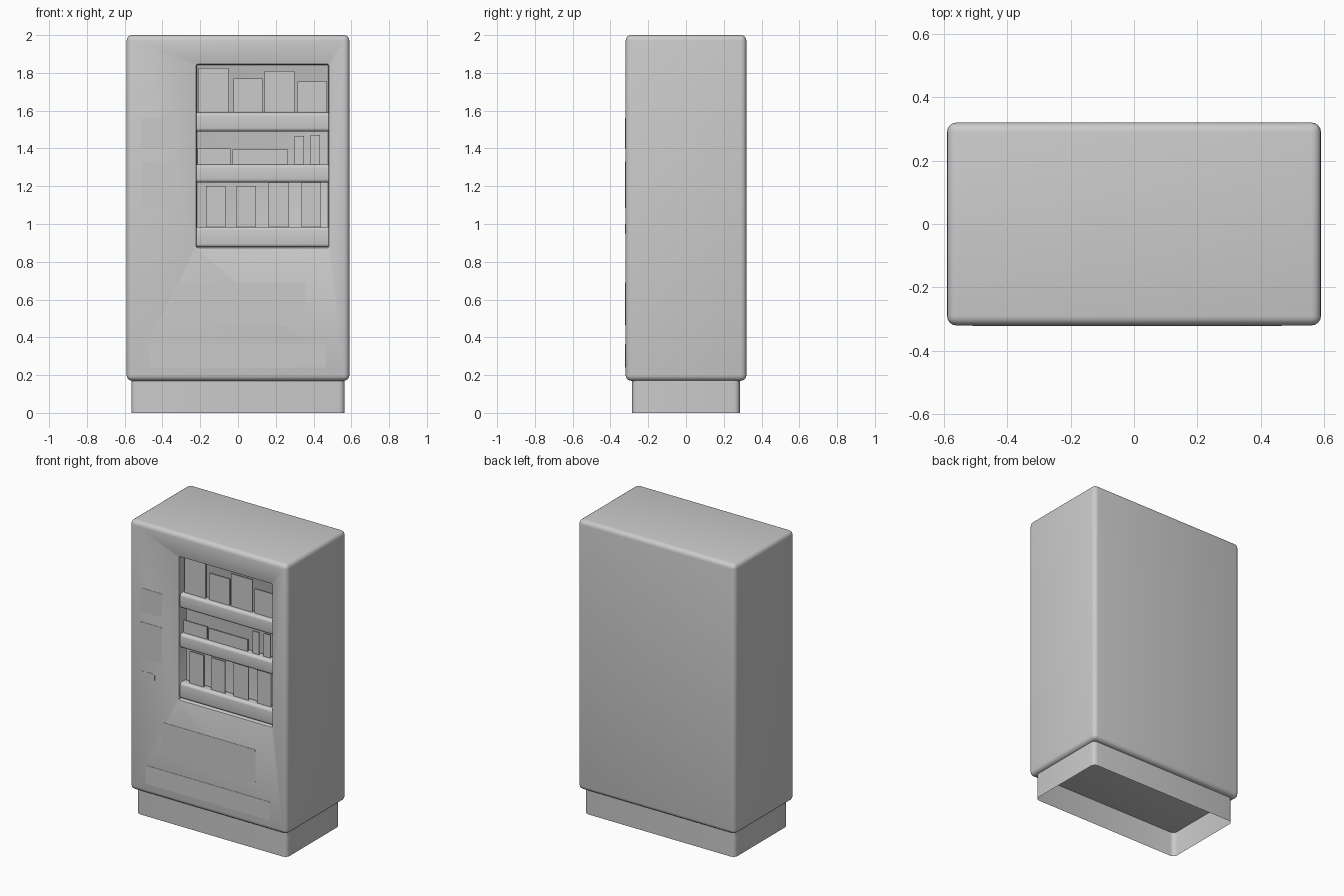
import bpy
import bmesh
from mathutils import Vector

cube = bpy.data.objects.get("Cube")
if cube:
    bpy.data.objects.remove(cube, do_unlink=True)

# One plain grey for everything
grey = bpy.data.materials.new("plain_grey")
grey.use_nodes = True
colour = (0.6, 0.6, 0.6, 1)
grey.diffuse_color = colour
grey.node_tree.nodes["Principled BSDF"].inputs["Base Color"].default_value = colour


def box(name, x, y, z, round_axis=None, radius=0.0, segments=4, hollow=False):
    """Box from (min, max) ranges; round all edges, or those along one axis."""
    bm = bmesh.new()
    bmesh.ops.create_cube(bm, size=1)
    for v in bm.verts:
        v.co = Vector(r[0] if c < 0 else r[1] for c, r in zip(v.co, (x, y, z)))
    if hollow:
        ends = [f for f in bm.faces if abs(f.normal.z) > 0.5]
        bmesh.ops.delete(bm, geom=ends, context="FACES_ONLY")
    if radius:
        edges = list(bm.edges)
        if round_axis is not None:
            edges = [e for e in edges
                     if abs(e.verts[0].co[round_axis] - e.verts[1].co[round_axis]) > 1e-5]
        bmesh.ops.bevel(bm, geom=edges, offset=radius, segments=segments,
                        profile=0.5, affect="EDGES")
    bmesh.ops.recalc_face_normals(bm, faces=bm.faces)
    mesh = bpy.data.meshes.new(name)
    bm.to_mesh(mesh)
    bm.free()
    mesh.materials.append(grey)
    obj = bpy.data.objects.new(name, mesh)
    bpy.context.collection.objects.link(obj)
    return obj


def activate(obj):
    bpy.ops.object.select_all(action="DESELECT")
    obj.select_set(True)
    bpy.context.view_layer.objects.active = obj


def smooth(obj):
    activate(obj)
    bpy.ops.object.shade_smooth_by_angle(angle=0.7)


FRONT = -0.32
BACK_WALL = -0.24
LEFT, RIGHT = -0.22, 0.48

# Cabinet with a recessed display window
cabinet = box("cabinet", (-0.59, 0.59), (FRONT, 0.32), (0.17, 2.0), radius=0.03)
cutter = box("window_cutter", (LEFT, RIGHT), (-0.5, BACK_WALL), (0.875, 1.845),
             round_axis=1, radius=0.01, segments=2)
cutter.hide_render = True
cut = cabinet.modifiers.new("window", "BOOLEAN")
cut.object = cutter
cut.solver = "EXACT"
lip = cabinet.modifiers.new("soft_lip", "BEVEL")
lip.width = 0.008
lip.segments = 2
lip.limit_method = "ANGLE"
lip.angle_limit = 1.0
activate(cabinet)
for modifier in ("window", "soft_lip"):
    bpy.ops.object.modifier_apply(modifier=modifier)
bpy.data.objects.remove(cutter, do_unlink=True)
smooth(cabinet)

# Open plinth under the cabinet
smooth(box("plinth", (-0.565, 0.565), (-0.285, 0.285), (0, 0.18),
           round_axis=2, radius=0.03, hollow=True))

# Shelves with rounded front edges, each holding a row of flat packets
rows = {
    "top": (1.49, 1.59, [(-0.21, -0.05, 1.825), (-0.025, 0.13, 1.77),
                         (0.14, 0.30, 1.81), (0.315, 0.47, 1.755)]),
    "middle": (1.22, 1.315, [(-0.215, -0.04, 1.40), (-0.03, 0.265, 1.395),
                             (0.30, 0.35, 1.465), (0.385, 0.435, 1.47)]),
    "bottom": (0.877, 0.985, [(-0.17, -0.065, 1.20), (-0.01, 0.095, 1.20),
                              (0.16, 0.27, 1.22), (0.335, 0.44, 1.22)]),
}
for row, (low, high, packets) in rows.items():
    smooth(box(row + "_shelf", (LEFT, RIGHT), (-0.305, BACK_WALL + 0.005), (low, high),
               round_axis=0, radius=0.018))
    for i, (x0, x1, top) in enumerate(packets):
        box(f"{row}_packet_{i + 1}", (x0, x1), (-0.275, -0.267), (high - 0.01, top))

# Thin plates on the front: controls, sign panel and collection flap
plates = {
    "display_plate": (-0.51, -0.345, 1.40, 1.56),
    "keypad_plate": (-0.51, -0.345, 1.085, 1.33),
    "coin_plate": (-0.51, -0.485, 0.95, 1.0),
    "return_plate": (-0.465, -0.40, 0.95, 1.0),
    "sign_plate": (-0.35, 0.355, 0.465, 0.69),
    "collection_flap": (-0.47, 0.465, 0.24, 0.365),
}
for name, (x0, x1, z0, z1) in plates.items():
    box(name, (x0, x1), (FRONT - 0.002, FRONT + 0.002), (z0, z1),
        round_axis=1, radius=0.01, segments=3)
